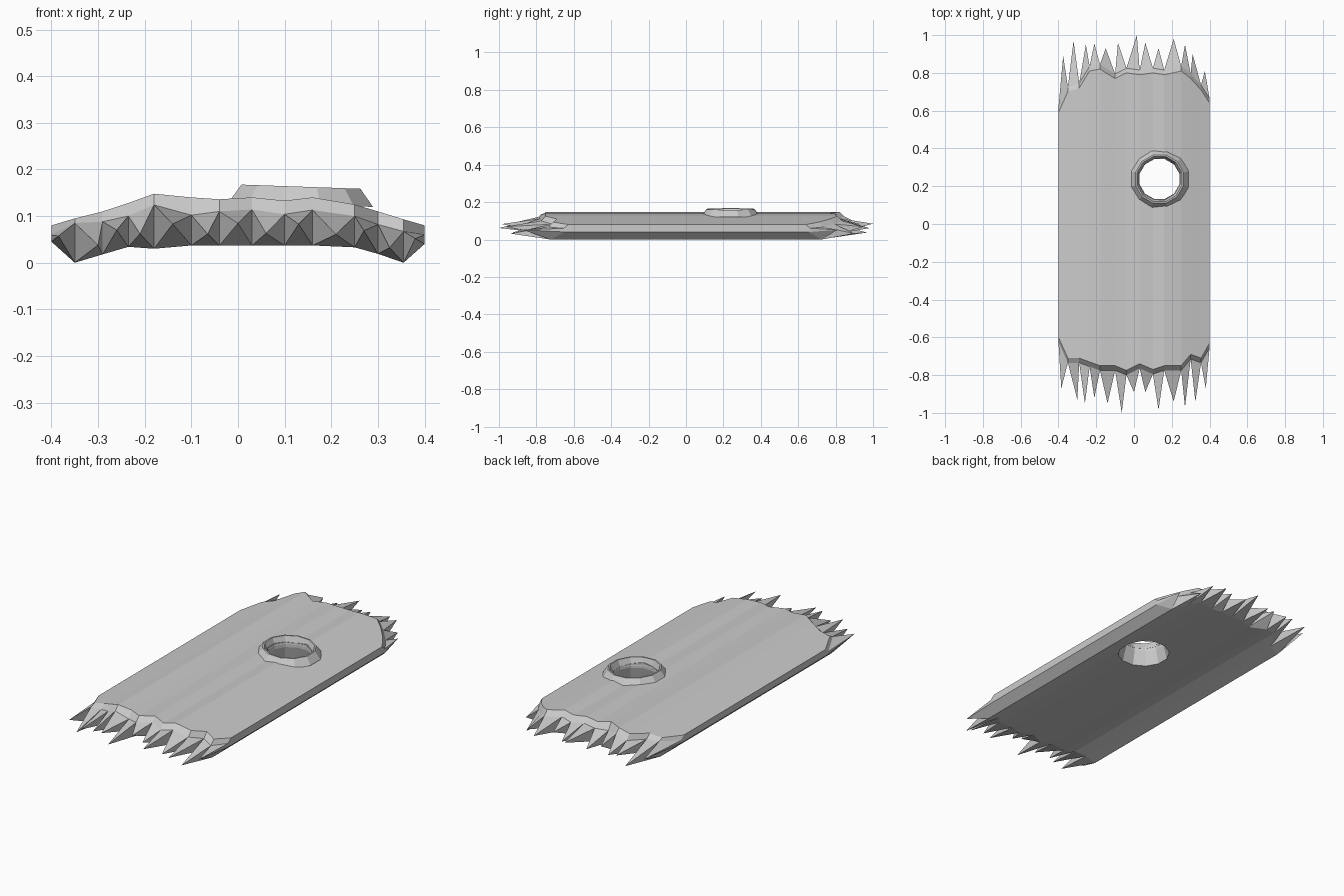
import bpy, bmesh, math
from mathutils import Vector

if "Cube" in bpy.data.objects:
    bpy.data.objects.remove(bpy.data.objects["Cube"])

# Shared cross-section columns: x, top z, lip z, bottom z
X = [-.4, -.35, -.29, -.235, -.18, -.1, -.04, .03, .1, .16, .25, .3, .355, .4]
TOP = [.08, .095, .11, .128, .148, .14, .136, .14, .133, .14, .125, .11, .093, .08]
LIP = [.06, .085, .088, .10, .124, .102, .11, .114, .104, .113, .10, .082, .067, .06]
BOT = [.045, 0, .018, .034, .03, .037, .037, .037, .037, .037, .033, .019, 0, .04]

# Broken ends: edge line of the top face, and (x, y) of each splinter tip
FRONT = [-.6, -.71, -.71, -.73, -.75, -.75, -.775, -.74, -.77, -.75, -.75, -.69, -.71, -.63]
BACK = [.59, .70, .72, .81, .82, .77, .80, .79, .80, .79, .81, .77, .71, .64]
FRONT_TIPS = [(-.385, -.87), (-.3, -.93), (-.26, -.95), (-.21, -.92), (-.14, -.95),
              (-.065, -1), (0, -.89), (.06, -.89), (.13, -.985), (.21, -.94),
              (.27, -.97), (.325, -.94), (.38, -.87)]
BACK_TIPS = [(-.375, .89), (-.32, .97), (-.255, .95), (-.21, .955), (-.15, .93),
             (-.085, .96), (.015, 1), (.06, .96), (.13, .93), (.21, .98),
             (.27, .95), (.31, .9), (.375, .81)]
HOLE = Vector((.135, .238, 0))


def finish(bm, name):
    bmesh.ops.recalc_face_normals(bm, faces=bm.faces)
    mesh = bpy.data.meshes.new(name)
    bm.to_mesh(mesh)
    bm.free()
    ob = bpy.data.objects.new(name, mesh)
    bpy.context.collection.objects.link(ob)
    return ob


def lathe(name, profile, sides=12, closed=False, tilt=0):
    """Spin an (r, z) profile around the hole; capped or closed into a ring."""
    bm = bmesh.new()
    rings = []
    for r, z in profile:
        ring = []
        for k in range(sides):
            a = 2 * math.pi * (k + .5) / sides
            dx, dy = r * math.cos(a), r * math.sin(a)
            ring.append(bm.verts.new(HOLE + Vector((dx, dy, z + tilt * dx))))
        rings.append(ring)
    pairs = list(zip(rings, rings[1:]))
    if closed:
        pairs.append((rings[-1], rings[0]))
    else:
        bm.faces.new(rings[0])
        bm.faces.new(rings[-1])
    for a, b in pairs:
        for k in range(sides):
            n = (k + 1) % sides
            bm.faces.new((a[k], a[n], b[n], b[k]))
    return finish(bm, name)


# Plank with splintered ends
bm = bmesh.new()
ends = []
for sign, edge, tips in ((-1, FRONT, FRONT_TIPS), (1, BACK, BACK_TIPS)):
    top = [bm.verts.new(c) for c in zip(X, edge, TOP)]
    lip = [bm.verts.new((x, y + sign * .025, z)) for x, y, z in zip(X, edge, LIP)]
    bot = [bm.verts.new((x, y + sign * .015, z)) for x, y, z in zip(X, edge, BOT)]
    for i, (tx, ty) in enumerate(tips):
        bm.faces.new((top[i], top[i + 1], lip[i + 1], lip[i]))
        base = [lip[i], lip[i + 1], bot[i + 1], bot[i]]
        tz = sum(v.co.z for v in base) / 4 + .01 * (-1) ** i
        tip = bm.verts.new((tx, ty, tz))
        for k in range(4):
            bm.faces.new((base[k], base[(k + 1) % 4], tip))
    ends.append((top, lip, bot))
(ft, fl, fb), (bt, bl, bb) = ends
for i in range(len(X) - 1):
    bm.faces.new((ft[i], ft[i + 1], bt[i + 1], bt[i]))
    bm.faces.new((fb[i], fb[i + 1], bb[i + 1], bb[i]))
for i in (0, -1):
    bm.faces.new((ft[i], fl[i], fb[i], bb[i], bl[i], bt[i]))
plank = finish(bm, "plank")

# Knot hole, flaring towards the underside
cutter = lathe("knot_hole_cutter", [(.134, .02), (.11, .11), (.11, .25)])
cutter.hide_render = True
cutter.hide_set(True)
mod = plank.modifiers.new("knot_hole", 'BOOLEAN')
mod.operation = 'DIFFERENCE'
mod.solver = 'EXACT'
mod.object = cutter

# Raised rim around the knot hole
lathe("knot_rim", [(.16, .125), (.132, .163), (.124, .163), (.109, .125)],
      closed=True, tilt=-.035)
